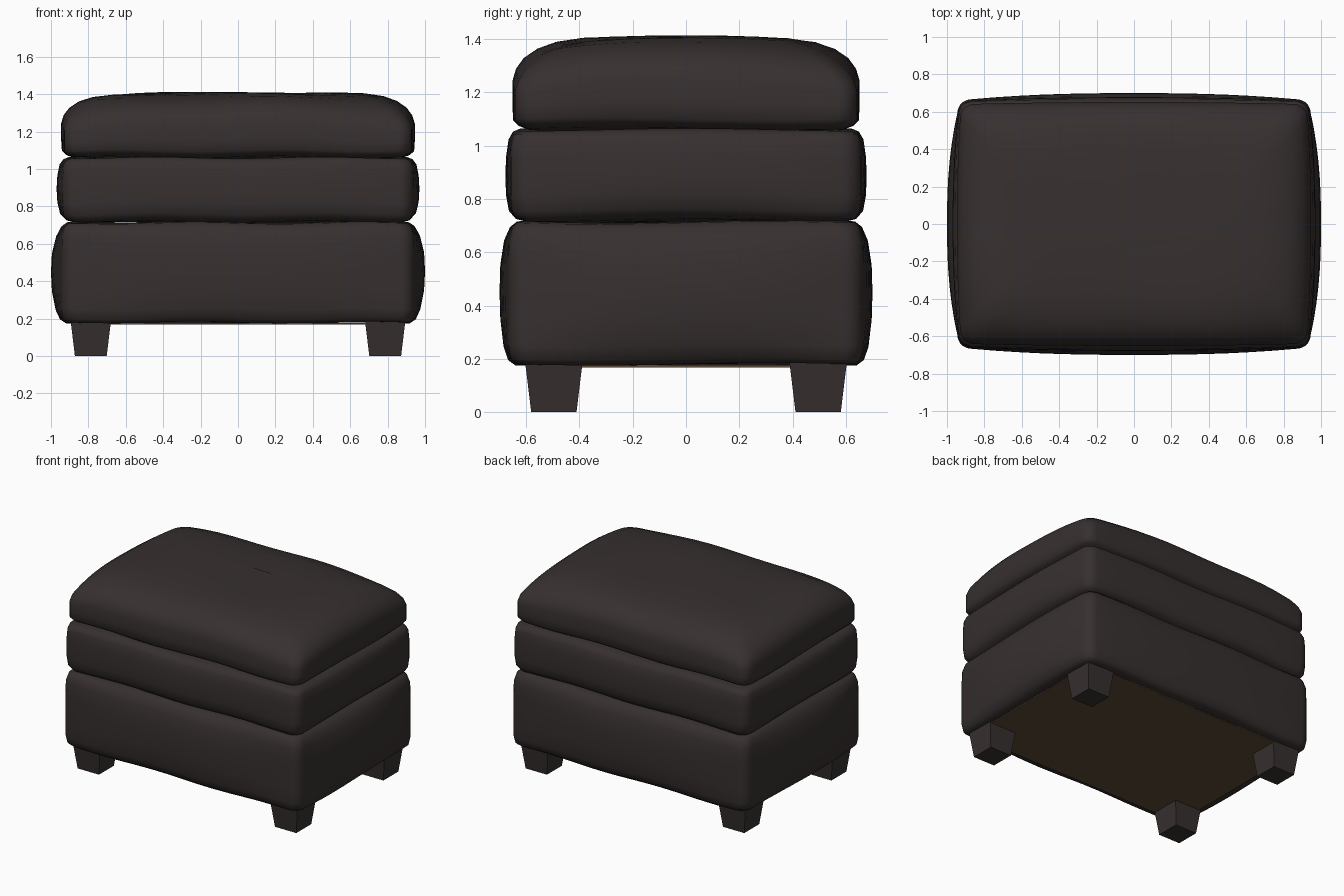
import bpy, bmesh, math

cube = bpy.data.objects.get("Cube")
if cube:
    bpy.data.objects.remove(cube)


def material(name, rgb):
    m = bpy.data.materials.new(name)
    m.use_nodes = True
    m.diffuse_color = (*rgb, 1)
    bsdf = m.node_tree.nodes["Principled BSDF"]
    bsdf.inputs["Base Color"].default_value = (*rgb, 1)
    bsdf.inputs["Roughness"].default_value = 0.7
    return m


leather = material("dark_brown_leather", (0.038, 0.029, 0.029))
lining = material("brown_lining", (0.11, 0.07, 0.04))


def finish(name, bm, mat, smooth=None):
    bmesh.ops.recalc_face_normals(bm, faces=bm.faces)
    mesh = bpy.data.meshes.new(name)
    bm.to_mesh(mesh)
    bm.free()
    mesh.materials.append(mat)
    ob = bpy.data.objects.new(name, mesh)
    bpy.context.collection.objects.link(ob)
    if smooth:
        bpy.ops.object.select_all(action="DESELECT")
        ob.select_set(True)
        bpy.context.view_layer.objects.active = ob
        bpy.ops.object.shade_smooth_by_angle(angle=math.radians(smooth))
    return ob


def outline(hx, hy, r, bulge, steps=14, arc=5):
    """Rounded rectangle whose four sides swell outwards in the middle."""
    pts = []
    for k in range(4):
        a, b = (hx, hy) if k % 2 == 0 else (hy, hx)
        swell = bulge if k % 2 == 0 else bulge * 0.6
        c, s = round(math.cos(k * math.pi / 2)), round(math.sin(k * math.pi / 2))
        side = []
        for i in range(steps + 1):
            t = 2 * i / steps - 1
            side.append((a + swell * (1 - abs(t) ** 2.4), t * (b - r)))
        for i in range(1, arc):
            w = i / arc * math.pi / 2
            side.append((a - r + r * math.cos(w), b - r + r * math.sin(w)))
        pts += [(x * c - y * s, x * s + y * c) for x, y in side]
    return pts


def cushion(name, hx, hy, profile, drop=0.0, phase=0.0):
    """Loft of swollen outlines; profile rows are height, inset, bulge."""
    bm = bmesh.new()
    rings = []
    for z, inset, bulge in profile:
        ring = []
        for x, y in outline(hx - inset, hy - inset, 0.075, bulge):
            # soft leather waviness, and corners sinking on the domed top
            wave = 0.005 * math.sin(7 * x + 5 * y + phase)
            corner = (abs(x / hx) * abs(y / hy)) ** 3
            sink = drop * corner * max(0, (z - 1.1) / 0.2)
            ring.append(bm.verts.new((x, y, z + wave - sink)))
        rings.append(ring)
    n = len(rings[0])
    for low, high in zip(rings, rings[1:]):
        for i in range(n):
            j = (i + 1) % n
            bm.faces.new((low[i], low[j], high[j], high[i]))
    bm.faces.new(rings[0])
    bm.faces.new(rings[-1])
    return finish(name, bm, leather, 55)


# Upholstered body, stacked from the bottom
cushion("base_body", 0.945, 0.667, [
    (0.18, 0.08, 0), (0.18, 0.03, 0.005), (0.2, 0.008, 0.015), (0.25, 0, 0.03),
    (0.35, 0, 0.05), (0.45, 0, 0.055), (0.55, 0, 0.05), (0.64, 0.002, 0.03),
    (0.69, 0.015, 0.015), (0.71, 0.035, 0.005), (0.715, 0.07, 0), (0.71, 0.14, 0)])
cushion("middle_cushion", 0.94, 0.66, [
    (0.715, 0.14, 0), (0.72, 0.06, 0), (0.73, 0.025, 0.006), (0.76, 0.006, 0.018),
    (0.82, 0, 0.026), (0.89, 0, 0.03), (0.96, 0, 0.026), (1.02, 0.004, 0.018),
    (1.048, 0.015, 0.008), (1.06, 0.04, 0), (1.06, 0.14, 0)], phase=1.5)
cushion("top_cushion", 0.93, 0.642, [
    (1.055, 0.14, 0), (1.065, 0.05, 0), (1.08, 0.015, 0.005), (1.1, 0, 0.012),
    (1.16, 0, 0.016), (1.24, 0, 0.016), (1.285, 0.012, 0.014), (1.325, 0.04, 0.012),
    (1.36, 0.09, 0.01), (1.385, 0.16, 0.008), (1.4, 0.26, 0.005),
    (1.405, 0.38, 0), (1.408, 0.5, 0)], drop=0.06, phase=3)

# Lining under the body
bm = bmesh.new()
bmesh.ops.create_cube(bm, size=1)
bmesh.ops.scale(bm, vec=(1.76, 1.2, 0.008), verts=bm.verts)
bmesh.ops.translate(bm, vec=(0, 0, 0.172), verts=bm.verts)
finish("underside_lining", bm, lining)

# Tapered legs
for side, sx in (("left", 1), ("right", -1)):
    for end, sy in (("front", -1), ("back", 1)):
        bm = bmesh.new()
        bmesh.ops.create_cube(bm, size=1)
        for v in bm.verts:
            top = v.co.z > 0
            width = 0.215 if top else 0.17
            v.co.x = sx * 0.787 + v.co.x * width
            v.co.y = sy * 0.496 + v.co.y * width
            v.co.z = 0.185 if top else 0
        finish(f"{end}_{side}_leg", bm, leather)
